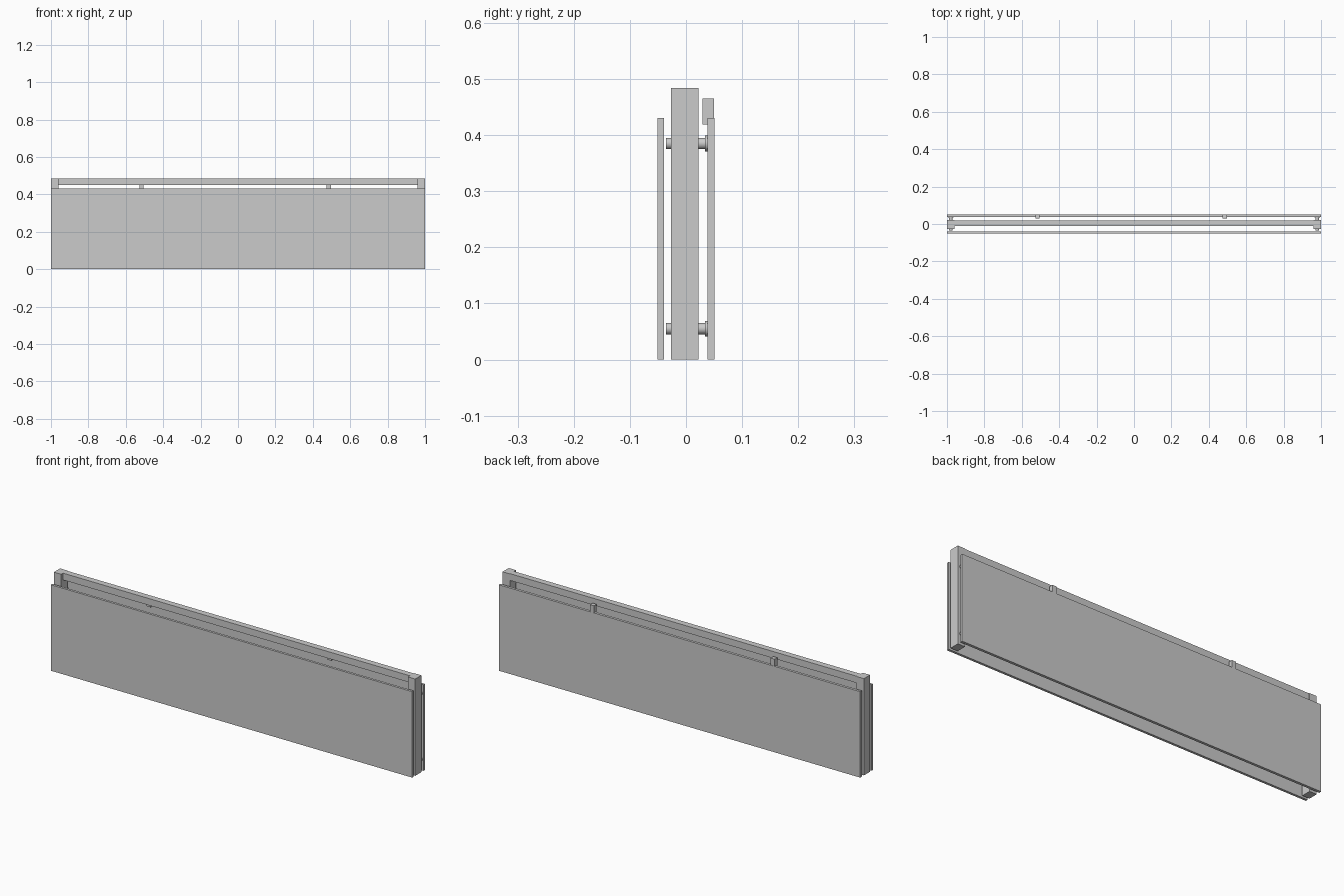
import bpy, math

if "Cube" in bpy.data.objects:
    bpy.data.objects.remove(bpy.data.objects["Cube"])


def box(name, x, y, z):
    """Axis-aligned box from (min, max) ranges."""
    bpy.ops.mesh.primitive_cube_add(size=1, location=[(a + b) / 2 for a, b in (x, y, z)])
    ob = bpy.context.object
    ob.name = name
    ob.scale = [b - a for a, b in (x, y, z)]
    bpy.ops.object.transform_apply(location=False, rotation=False, scale=True)
    return ob


def pin(name, x, z, y0, y1, radius):
    """Cylinder along y."""
    bpy.ops.mesh.primitive_cylinder_add(vertices=24, radius=radius, depth=y1 - y0,
                                        location=(x, (y0 + y1) / 2, z),
                                        rotation=(math.pi / 2, 0, 0))
    bpy.context.object.name = name
    bpy.ops.object.shade_smooth_by_angle()


# Two large boards
box("front_panel", (-1, 1), (-0.051, -0.039), (0, 0.43))
box("back_panel", (-1, 1), (0.038, 0.051), (0, 0.43))

# Top rail between the end posts
box("top_rail", (-0.96, 0.96), (-0.012, 0.019), (0.45, 0.484))

# End posts with spacer pins and their washers
for side, label in ((-1, "left"), (1, "right")):
    box(label + "_post", sorted((side * 0.96, side)), (-0.027, 0.022), (0, 0.484))
    for z in (0.055, 0.385):
        pin(label + "_front_spacer", side * 0.98, z, -0.036, -0.024, 0.01)
        pin(label + "_back_spacer", side * 0.98, z, 0.02, 0.036, 0.01)
        pin(label + "_back_washer", side * 0.98, z, 0.034, 0.039, 0.014)

# Small clips on the back panel's upper edge
for x in (-0.515, 0.485):
    box("clip", (x - 0.011, x + 0.011), (0.029, 0.05), (0.419, 0.465))
